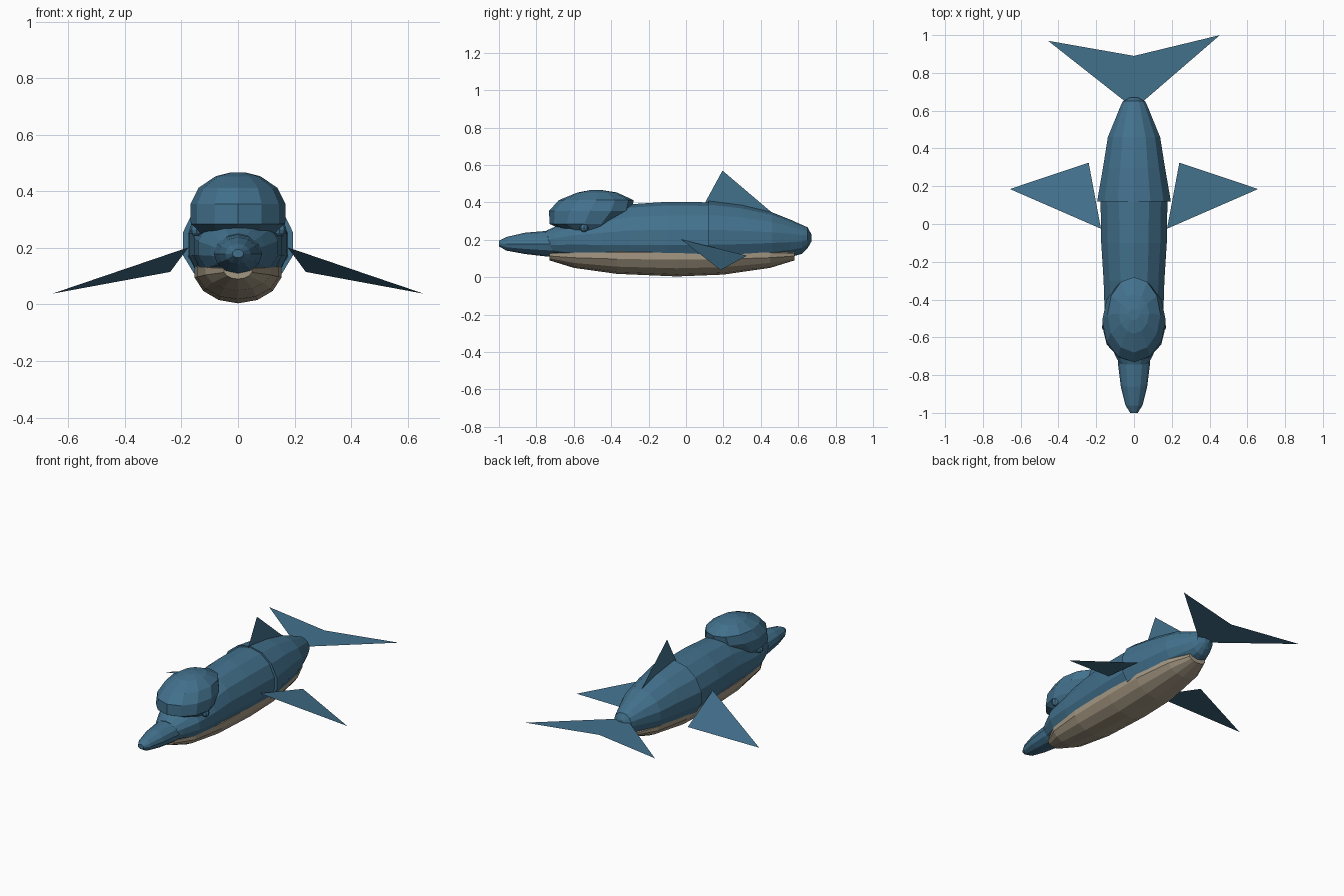
import bpy, bmesh, math


def material(name, rgb):
    m = bpy.data.materials.new(name)
    m.diffuse_color = (*rgb, 1)
    return m


blue = material("sea_blue", (0.055, 0.165, 0.265))
tan = material("belly_tan", (0.37, 0.31, 0.225))


def make(name, bm, mat):
    bmesh.ops.recalc_face_normals(bm, faces=bm.faces)
    mesh = bpy.data.meshes.new(name)
    bm.to_mesh(mesh)
    bm.free()
    mesh.materials.append(mat)
    ob = bpy.data.objects.new(name, mesh)
    bpy.context.collection.objects.link(ob)
    return ob


def loft(name, rings, mat):
    """Bridge equal-length rings of points and cap both ends."""
    bm = bmesh.new()
    loops = [[bm.verts.new(p) for p in r] for r in rings]
    n = len(loops[0])
    for a, b in zip(loops, loops[1:]):
        for i in range(n):
            j = (i + 1) % n
            bm.faces.new((a[i], a[j], b[j], b[i]))
    bm.faces.new(loops[0])
    bm.faces.new(loops[-1])
    return make(name, bm, mat)


def section(y, rx, zbot, zmid, ztop, n=14):
    """Oval section across the body, widest at zmid."""
    pts = []
    for i in range(n):
        a = 2 * math.pi * (i + 0.5) / n + math.pi / 2 - math.pi / n
        s = math.sin(a)
        pts.append((rx * math.cos(a), y, zmid + s * ((ztop - zmid) if s > 0 else (zmid - zbot))))
    return pts


def slab(z, y0, y1, rx, n=12):
    """Horizontal oval layer."""
    return [(rx * math.cos(2 * math.pi * i / n),
             (y0 + y1) / 2 + (y1 - y0) / 2 * math.sin(2 * math.pi * i / n), z) for i in range(n)]


def plate(name, pts, faces):
    bm = bmesh.new()
    v = [bm.verts.new(p) for p in pts]
    for f in faces:
        bm.faces.new([v[i] for i in f])
    return make(name, bm, blue)


# Front body
loft("body", [section(*s) for s in [
    (-0.745, 0.075, 0.12, 0.185, 0.25), (-0.70, 0.10, 0.112, 0.19, 0.27),
    (-0.60, 0.145, 0.085, 0.20, 0.31), (-0.45, 0.16, 0.06, 0.205, 0.35),
    (-0.30, 0.165, 0.045, 0.21, 0.39), (-0.10, 0.178, 0.04, 0.21, 0.403),
    (0.15, 0.182, 0.04, 0.21, 0.40)]], blue)

# Rear body, slightly wider where it overlaps the front
loft("tail_body", [section(*s) for s in [
    (0.12, 0.20, 0.05, 0.21, 0.408), (0.30, 0.168, 0.06, 0.21, 0.385),
    (0.46, 0.142, 0.09, 0.21, 0.347), (0.56, 0.10, 0.108, 0.21, 0.307),
    (0.62, 0.075, 0.125, 0.21, 0.28), (0.65, 0.06, 0.155, 0.21, 0.267),
    (0.67, 0.02, 0.19, 0.21, 0.23)]], blue)

# Belly
loft("belly", [section(*s) for s in [
    (-0.73, 0.05, 0.09, 0.12, 0.15), (-0.60, 0.118, 0.05, 0.12, 0.17),
    (-0.37, 0.148, 0.018, 0.12, 0.18), (-0.05, 0.157, 0.004, 0.12, 0.18),
    (0.20, 0.155, 0.014, 0.12, 0.18), (0.45, 0.116, 0.05, 0.12, 0.17),
    (0.58, 0.06, 0.09, 0.12, 0.15)]], tan)

# Domed head
loft("head", [slab(*s) for s in [
    (0.225, -0.60, -0.43, 0.12), (0.285, -0.73, -0.36, 0.167),
    (0.355, -0.732, -0.29, 0.168), (0.412, -0.68, -0.28, 0.14),
    (0.453, -0.58, -0.37, 0.08), (0.466, -0.51, -0.45, 0.03)]], blue)

# Beak
loft("beak", [section(*s, n=12) for s in [
    (-1.00, 0.02, 0.165, 0.18, 0.195), (-0.96, 0.045, 0.142, 0.178, 0.215),
    (-0.86, 0.07, 0.124, 0.178, 0.238), (-0.74, 0.085, 0.11, 0.178, 0.248),
    (-0.62, 0.085, 0.11, 0.178, 0.22)]], blue)

# Eyes and side fins
for side, label in ((1, "right"), (-1, "left")):
    bm = bmesh.new()
    bmesh.ops.create_uvsphere(bm, u_segments=8, v_segments=6, radius=0.024)
    eye = make(label + "_eye", bm, blue)
    eye.location = (side * 0.147, -0.545, 0.265)
    plate(label + "_fin", [(side * 0.175, -0.025, 0.202), (side * 0.24, 0.325, 0.115),
                           (side * 0.657, 0.185, 0.038)], [(0, 1, 2)])

# Back fin and tail fluke
plate("back_fin", [(0, 0.10, 0.395), (0, 0.195, 0.57), (0, 0.46, 0.345)], [(0, 1, 2)])
z = 0.215
plate("fluke", [(-0.055, 0.655, z), (0.055, 0.655, z), (0.455, 1.0, z), (0, 0.89, z),
                (-0.455, 0.97, z)], [(0, 1, 3), (1, 2, 3), (0, 3, 4)])
